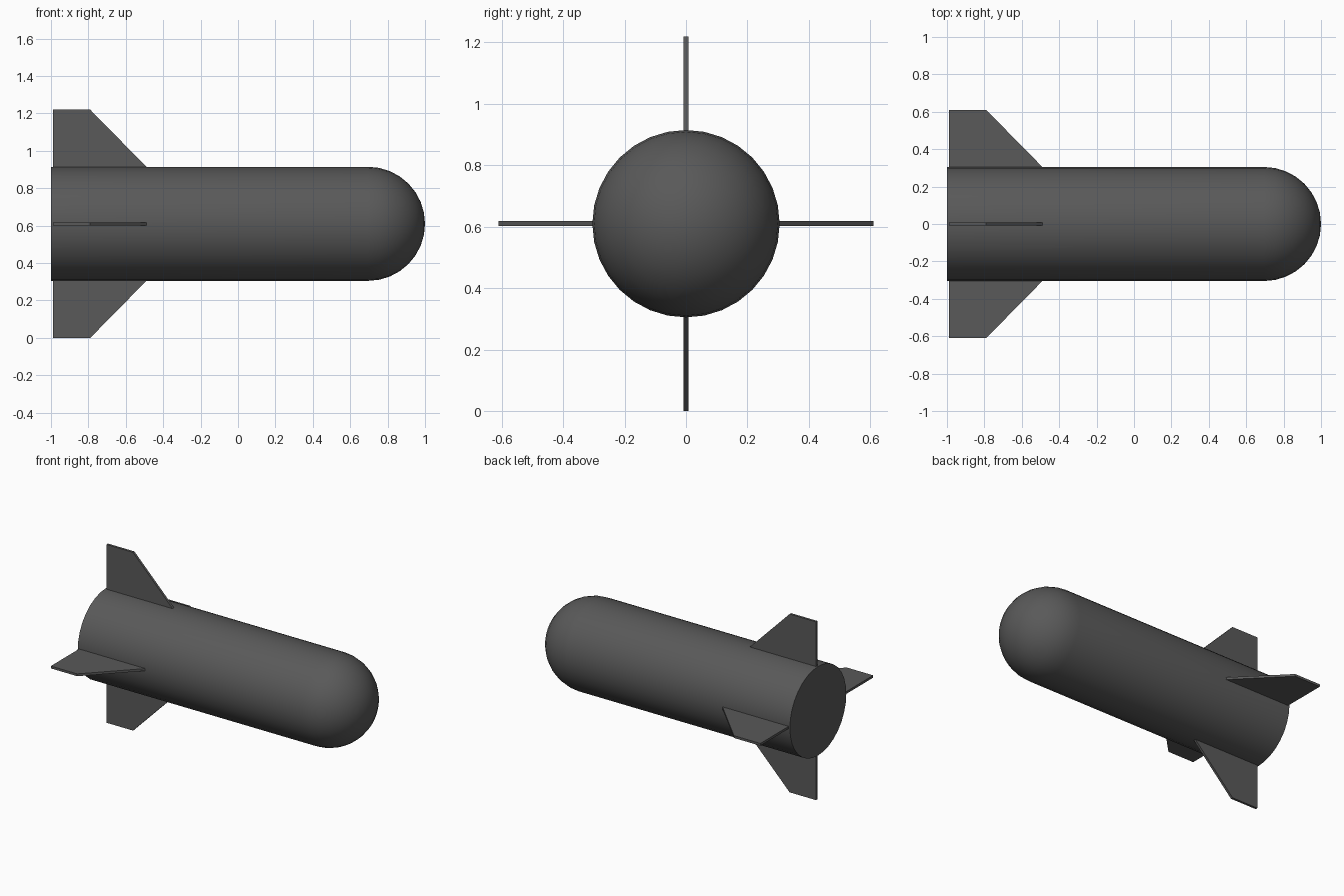
import bpy, bmesh
from math import pi, sin, cos, radians
from mathutils import Matrix, Vector

if "Cube" in bpy.data.objects:
    bpy.data.objects.remove(bpy.data.objects["Cube"])

R, CZ = 0.305, 0.61      # body radius, axis height
SIDES, NOSE_RINGS = 32, 8

dark = bpy.data.materials.new("dark_grey")
dark.diffuse_color = (0.1, 0.1, 0.1, 1)
dark.use_nodes = True
dark.node_tree.nodes["Principled BSDF"].inputs["Base Color"].default_value = dark.diffuse_color


def make_object(name, bm):
    bmesh.ops.recalc_face_normals(bm, faces=bm.faces)
    mesh = bpy.data.meshes.new(name)
    bm.to_mesh(mesh)
    bm.free()
    mesh.materials.append(dark)
    obj = bpy.data.objects.new(name, mesh)
    bpy.context.collection.objects.link(obj)
    obj.location.z = CZ
    return obj


# Body: flat tail, straight tube and round nose, spun around the x axis
profile = [(-1, 0), (-1, R)]
for i in range(NOSE_RINGS + 1):
    a = pi / 2 * (1 - i / NOSE_RINGS)
    profile.append((1 - R + R * cos(a), R * sin(a)))
bm = bmesh.new()
verts = [bm.verts.new((x, 0, r)) for x, r in profile]
edges = [bm.edges.new(pair) for pair in zip(verts, verts[1:])]
bmesh.ops.spin(bm, geom=verts + edges, cent=(0, 0, 0), axis=(1, 0, 0),
               angle=2 * pi, steps=SIDES, use_duplicate=False)
bmesh.ops.remove_doubles(bm, verts=bm.verts, dist=0.0005)
body = make_object("body", bm)
bpy.context.view_layer.objects.active = body
body.select_set(True)
bpy.ops.object.shade_smooth_by_angle(angle=radians(35))

# Tail fins: one thin swept plate, repeated every quarter turn
FIN = [(-0.99, R - 0.005), (-0.485, R - 0.005), (-0.79, 0.61), (-0.99, 0.61)]
THICK = 0.016
for i, side in enumerate(("top", "left", "bottom", "right")):
    bm = bmesh.new()
    face = bm.faces.new([bm.verts.new((x, -THICK / 2, z)) for x, z in FIN])
    ext = bmesh.ops.extrude_face_region(bm, geom=[face], use_keep_orig=True)
    moved = [g for g in ext["geom"] if isinstance(g, bmesh.types.BMVert)]
    bmesh.ops.translate(bm, verts=moved, vec=Vector((0, THICK, 0)))
    bmesh.ops.rotate(bm, verts=bm.verts, cent=(0, 0, 0),
                     matrix=Matrix.Rotation(i * pi / 2, 3, 'X'))
    make_object("fin_" + side, bm)
